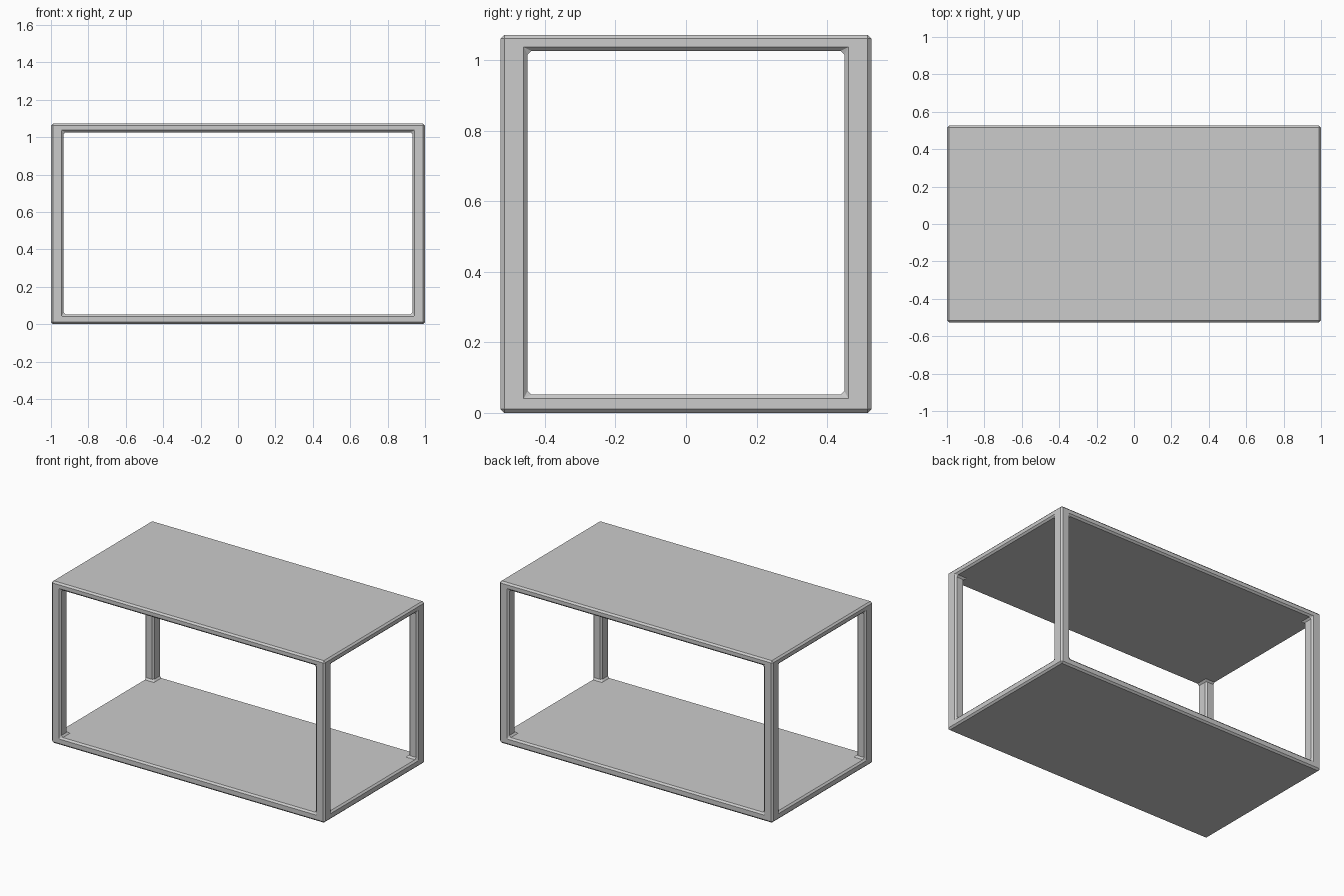
import bpy, bmesh
from itertools import product

if "Cube" in bpy.data.objects:
    bpy.data.objects.remove(bpy.data.objects["Cube"])

# Break points of the frame: outer face, inner face, inner face, outer face
cuts = [(-1.0, -0.933, 0.933, 1.0),
        (-0.526, -0.449, 0.449, 0.526),
        (0.0, 0.052, 1.026, 1.072)]


def solid(c):
    # Floor and roof slabs are full; the middle layer keeps only the corner posts
    if min(c) < 0 or max(c) > 2:
        return False
    return c[2] != 1 or (c[0] != 1 and c[1] != 1)


# Skin of the open box: a face wherever a solid cell meets an empty one
bm = bmesh.new()
verts = {}


def vert(i):
    if i not in verts:
        verts[i] = bm.verts.new([cuts[a][i[a]] for a in range(3)])
    return verts[i]


for c in product(range(3), repeat=3):
    if not solid(c):
        continue
    for axis, side in product(range(3), (0, 1)):
        n = list(c)
        n[axis] += 2 * side - 1
        if solid(n):
            continue
        u, v = (axis + 1) % 3, (axis + 2) % 3
        ring = []
        for du, dv in ((0, 0), (1, 0), (1, 1), (0, 1)):
            p = list(c)
            p[axis] += side
            p[u] += du
            p[v] += dv
            ring.append(vert(tuple(p)))
        bm.faces.new(ring if side else ring[::-1])

mesh = bpy.data.meshes.new("open_box_frame")
bm.to_mesh(mesh)
bm.free()
frame = bpy.data.objects.new("open_box_frame", mesh)
bpy.context.collection.objects.link(frame)

# Flat chamfer along every outer and inner edge
bevel = frame.modifiers.new("chamfer", 'BEVEL')
bevel.width = 0.011
bevel.segments = 1
bevel.limit_method = 'ANGLE'
